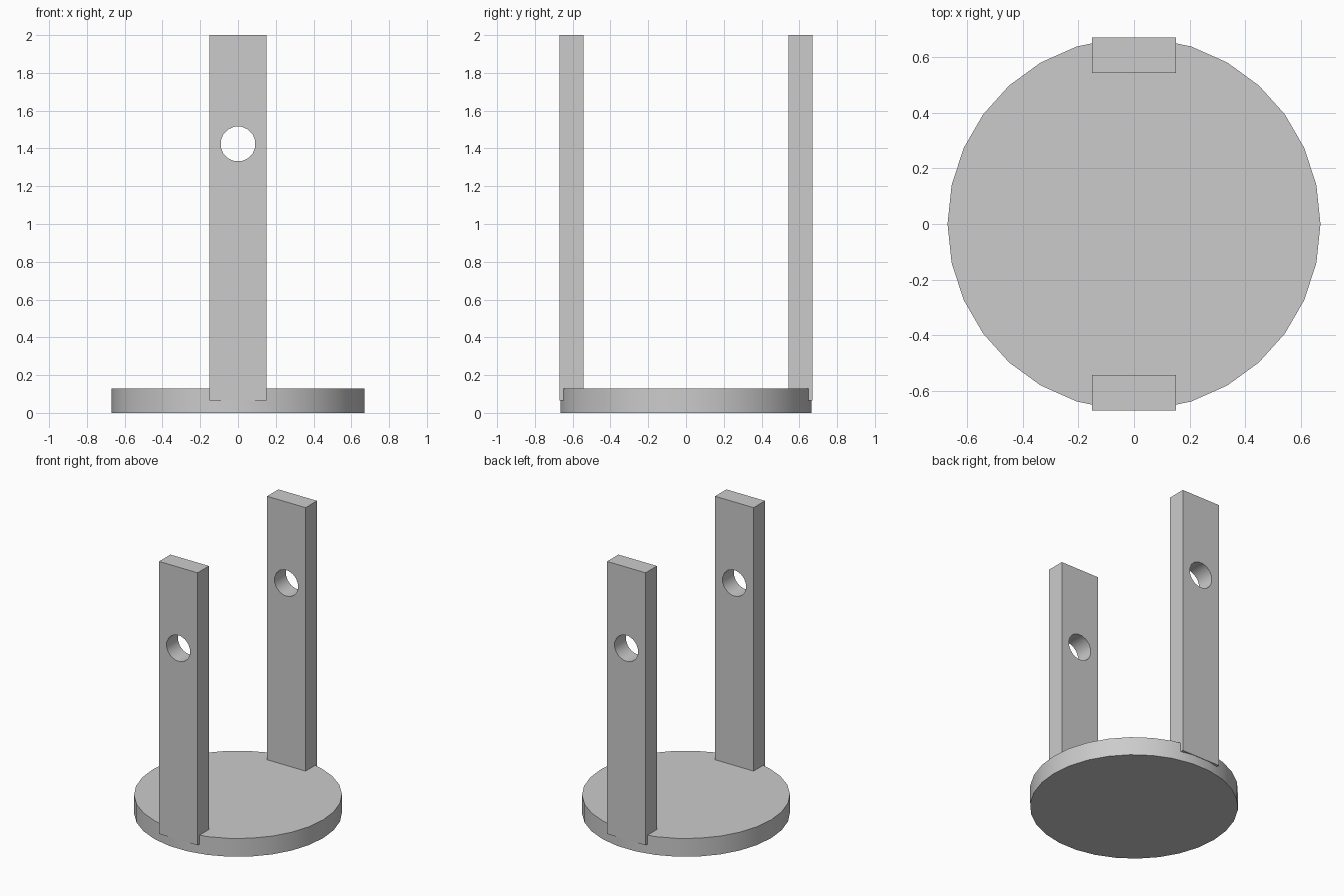
import bpy, math

cube = bpy.data.objects.get("Cube")
if cube:
    bpy.data.objects.remove(cube, do_unlink=True)

RADIUS, BASE_H = 0.669, 0.13
WIDTH, THICK, BOTTOM, TOP = 0.303, 0.127, 0.066, 2.0
HOLE_Z, HOLE_R = 1.424, 0.093

grey = bpy.data.materials.new("light grey")
grey.use_nodes = True
colour = (0.6, 0.6, 0.6, 1)
grey.diffuse_color = colour
grey.node_tree.nodes["Principled BSDF"].inputs["Base Color"].default_value = colour


def finish(name):
    ob = bpy.context.object
    ob.name = name
    ob.data.materials.append(grey)
    return ob


# Round base, with a corner on the x axis
bpy.ops.mesh.primitive_cylinder_add(vertices=30, radius=RADIUS, depth=BASE_H,
                                    location=(0, 0, BASE_H / 2),
                                    rotation=(0, 0, math.pi / 2))
finish("round_base")

# Cutter for the round holes through both posts
bpy.ops.mesh.primitive_cylinder_add(vertices=16, radius=HOLE_R, depth=2,
                                    location=(0, 0, HOLE_Z),
                                    rotation=(math.pi / 2, math.pi / 16, 0))
cutter = finish("hole_cutter")

# Two upright posts, flush with the rim of the base
for name, side in (("front_post", -1), ("back_post", 1)):
    bpy.ops.mesh.primitive_cube_add(
        size=1, location=(0, side * (RADIUS - THICK / 2), (BOTTOM + TOP) / 2))
    post = finish(name)
    post.scale = (WIDTH, THICK, TOP - BOTTOM)
    bpy.ops.object.transform_apply(location=False, rotation=False, scale=True)
    cut = post.modifiers.new("hole", 'BOOLEAN')
    cut.object = cutter
    cut.solver = 'EXACT'
    bpy.ops.object.modifier_apply(modifier=cut.name)

bpy.data.objects.remove(cutter, do_unlink=True)

# Soft rim on the base, crisp edges elsewhere
for name in ("round_base", "front_post", "back_post"):
    bpy.ops.object.select_all(action='DESELECT')
    ob = bpy.data.objects[name]
    ob.select_set(True)
    bpy.context.view_layer.objects.active = ob
    bpy.ops.object.shade_smooth_by_angle(angle=math.radians(30))
